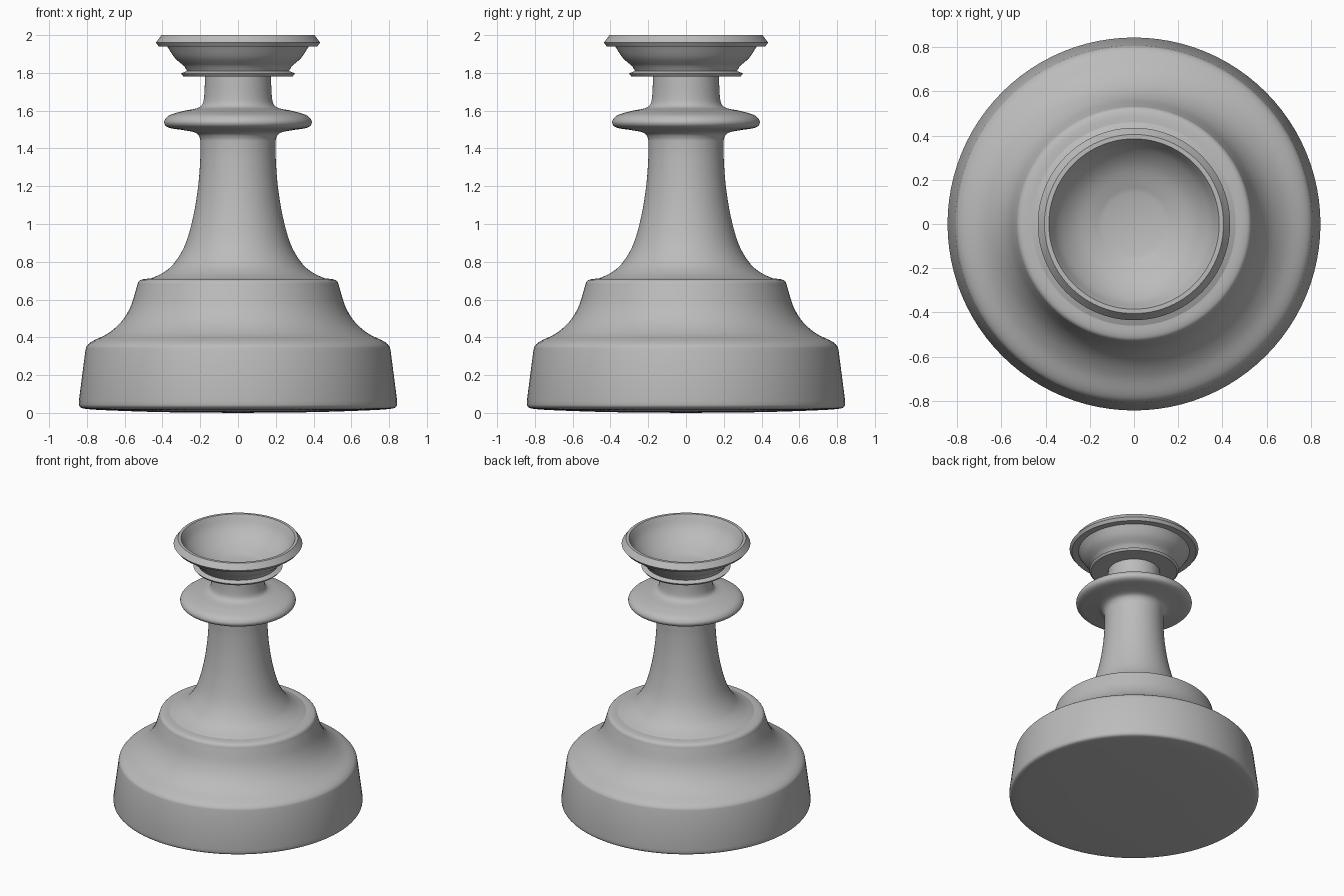
import bpy, bmesh, math
from mathutils import Vector

cube = bpy.data.objects.get("Cube")
if cube:
    bpy.data.objects.remove(cube, do_unlink=True)

grey = bpy.data.materials.new("plain_grey")
grey.use_nodes = True
colour = (0.5, 0.5, 0.5, 1)
grey.diffuse_color = colour
grey.node_tree.nodes["Principled BSDF"].inputs["Base Color"].default_value = colour


def smooth(points, steps=5):
    """Catmull-Rom curve through (radius, height) points."""
    p = [Vector((r, 0, z)) for r, z in points]
    p = [2 * p[0] - p[1]] + p + [2 * p[-1] - p[-2]]
    out = []
    for a, b, c, d in zip(p, p[1:], p[2:], p[3:]):
        for i in range(steps):
            t = i / steps
            out.append(0.5 * (2 * b + (c - a) * t + (2 * a - 5 * b + 4 * c - d) * t ** 2
                              + (3 * b - a - 3 * c + d) * t ** 3))
    return out + [p[-2]]


def lathe(name, *sections, segments=96):
    """Spin a profile, running upwards on the outside, around z."""
    bm = bmesh.new()
    verts = [bm.verts.new((max(v.x, 0), 0, v.z)) for s in sections for v in s]
    edges = [bm.edges.new(pair) for pair in zip(verts, verts[1:])]
    bmesh.ops.spin(bm, geom=verts + edges, cent=(0, 0, 0), axis=(0, 0, 1),
                   angle=math.tau, steps=segments)
    bmesh.ops.remove_doubles(bm, verts=bm.verts, dist=0.0005)
    bm.normal_update()
    # Make the outer wall face away from the axis
    outer = max(bm.faces, key=lambda f: f.calc_center_median().xy.length)
    if outer.normal.xy.dot(outer.calc_center_median().xy) < 0:
        bmesh.ops.reverse_faces(bm, faces=bm.faces)
    mesh = bpy.data.meshes.new(name)
    bm.to_mesh(mesh)
    bm.free()
    mesh.materials.append(grey)
    obj = bpy.data.objects.new(name, mesh)
    bpy.context.collection.objects.link(obj)
    bpy.ops.object.select_all(action="DESELECT")
    obj.select_set(True)
    bpy.context.view_layer.objects.active = obj
    bpy.ops.object.shade_smooth_by_angle(angle=math.radians(35))


def line(points):
    return [Vector((r, 0, z)) for r, z in points]


# Stepped base with a slightly domed underside
lathe("base",
      smooth([(0, 0), (0.4, 0.004), (0.7, 0.014), (0.81, 0.022), (0.838, 0.034), (0.843, 0.06)]),
      smooth([(0.808, 0.33), (0.8, 0.355), (0.77, 0.38), (0.69, 0.42), (0.62, 0.48),
              (0.57, 0.56), (0.538, 0.66), (0.526, 0.695), (0.5, 0.708), (0.45, 0.712)]))

# Tapering column
lathe("column",
      smooth([(0.46, 0.712), (0.4, 0.74), (0.34, 0.79), (0.28, 0.89), (0.237, 1.04),
              (0.211, 1.2), (0.2, 1.34), (0.199, 1.42)]))

# Rounded collar and the neck above it
lathe("collar_and_neck",
      smooth([(0.199, 1.42), (0.202, 1.455), (0.225, 1.483), (0.29, 1.497), (0.36, 1.508),
              (0.387, 1.525), (0.388, 1.55), (0.36, 1.577), (0.29, 1.598), (0.22, 1.612),
              (0.19, 1.632), (0.179, 1.68), (0.174, 1.79)]))

# Hollow cup with a ring below and a chamfered rim
lathe("cup",
      line([(0.17, 1.782), (0.29, 1.782), (0.302, 1.797), (0.27, 1.81), (0.284, 1.835)]),
      smooth([(0.284, 1.835), (0.335, 1.88), (0.375, 1.94)]),
      line([(0.42, 1.94), (0.435, 1.96), (0.405, 2), (0.385, 2)]),
      smooth([(0.385, 2), (0.34, 1.92), (0.26, 1.85), (0.14, 1.8)]),
      line([(0, 1.8)]))
